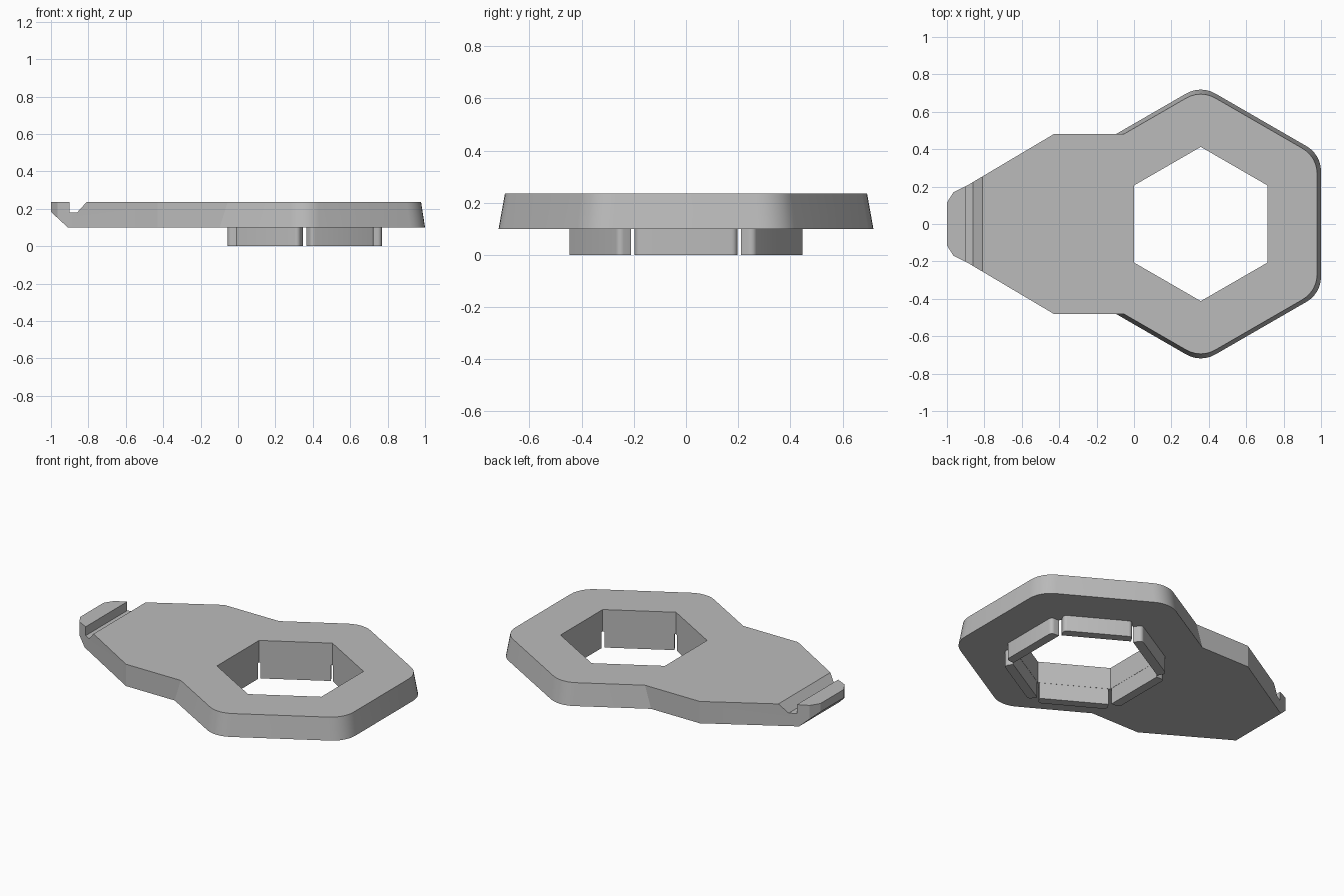
import bpy, bmesh
from math import cos, sin, radians, pi
from mathutils import Matrix, Vector

cube = bpy.data.objects.get("Cube")
if cube:
    bpy.data.objects.remove(cube, do_unlink=True)

HEX_X = 0.357            # centre of the hexagonal ring
BASE, TOP = 0.10, 0.235  # plate underside and upper face
COS30 = cos(radians(30))

grey = bpy.data.materials.new("plain grey")
grey.use_nodes = True
grey.diffuse_color = (0.5, 0.5, 0.5, 1)
grey.node_tree.nodes["Principled BSDF"].inputs["Base Color"].default_value = (0.5, 0.5, 0.5, 1)


def loft(name, lower, upper):
    """Closed solid between two matching loops of points."""
    bm = bmesh.new()
    a = [bm.verts.new(p) for p in lower]
    b = [bm.verts.new(p) for p in upper]
    bm.faces.new(a)
    bm.faces.new(b)
    for i in range(len(a)):
        j = (i + 1) % len(a)
        bm.faces.new((a[i], a[j], b[j], b[i]))
    bmesh.ops.recalc_face_normals(bm, faces=bm.faces)
    mesh = bpy.data.meshes.new(name)
    bm.to_mesh(mesh)
    bm.free()
    mesh.materials.append(grey)
    obj = bpy.data.objects.new(name, mesh)
    bpy.context.collection.objects.link(obj)
    return obj


def select(obj):
    bpy.ops.object.select_all(action='DESELECT')
    obj.select_set(True)
    bpy.context.view_layer.objects.active = obj


def combine(target, other, operation):
    """Apply a boolean and discard the second solid."""
    select(target)
    mod = target.modifiers.new("combine", 'BOOLEAN')
    mod.operation, mod.object, mod.solver = operation, other, 'EXACT'
    bpy.ops.object.modifier_apply(modifier=mod.name)
    bpy.data.objects.remove(other, do_unlink=True)


def hexagon(apothem, z, radius=0.0, steps=6):
    """Hexagon with flat sides facing x, optionally with rounded corners."""
    points = []
    for k in range(6):
        mid = radians(30 + 60 * k)
        reach = (apothem - radius) / COS30
        centre = Vector((HEX_X + reach * cos(mid), reach * sin(mid), z))
        if not radius:
            points.append(centre)
            continue
        for s in range(steps + 1):
            t = mid + radians(60) * (s / steps - 0.5)
            points.append(centre + radius * Vector((cos(t), sin(t), 0)))
    return points


def side_prism(name, profile):
    """Prism across the whole width from an x-z profile."""
    return loft(name, [(x, -1, z) for x, z in profile], [(x, 1, z) for x, z in profile])


# Arm with tapering, blunted tip
half = [(0.0, 0.48), (-0.43, 0.48), (-0.89, 0.207), (-0.965, 0.17), (-1.0, 0.115)]
outline = half + [(x, -y) for x, y in reversed(half)]
arm = loft("arm", [(x, y, BASE) for x, y in outline], [(x, y, TOP) for x, y in outline])

# Groove behind the hook, and sloped underside of the tip
groove = side_prism("groove", [(-0.90, 0.3), (-0.90, 0.18), (-0.86, 0.18),
                               (-0.81, TOP), (-0.81, 0.3)])
combine(arm, groove, 'DIFFERENCE')
slope = side_prism("slope", [(-1.1, 0.276), (-0.91, BASE), (-0.91, 0.0), (-1.1, 0.0)])
combine(arm, slope, 'DIFFERENCE')

# Drafted ring with rounded corners, joined to the arm and pierced
plate = loft("plate", hexagon(0.643, BASE, 0.155), hexagon(0.622, TOP, 0.155))
combine(plate, arm, 'UNION')
combine(plate, loft("hole", hexagon(0.357, 0), hexagon(0.357, 0.5)), 'DIFFERENCE')
select(plate)
bpy.ops.object.shade_smooth_by_angle(angle=radians(20))

# Six locating lugs under the rim of the hole
IN, OUT, LEN, R = 0.358, 0.412, 0.197, 0.022
for k in range(6):
    turn = Matrix.Translation((HEX_X, 0, 0)) @ Matrix.Rotation(k * pi / 3, 4, 'Z')
    edge = [(IN, -LEN)]
    for sign, start in ((-1, -90), (1, 0)):
        for s in range(6):
            t = radians(start + 18 * s)
            edge.append((OUT - R + R * cos(t), sign * (LEN - R) + R * sin(t)))
    edge.append((IN, LEN))
    lug = loft(f"lug_{k + 1}", [turn @ Vector((x, y, 0)) for x, y in edge],
               [turn @ Vector((x, y, BASE)) for x, y in edge])
    select(lug)
    bpy.ops.object.shade_smooth_by_angle(angle=radians(30))
